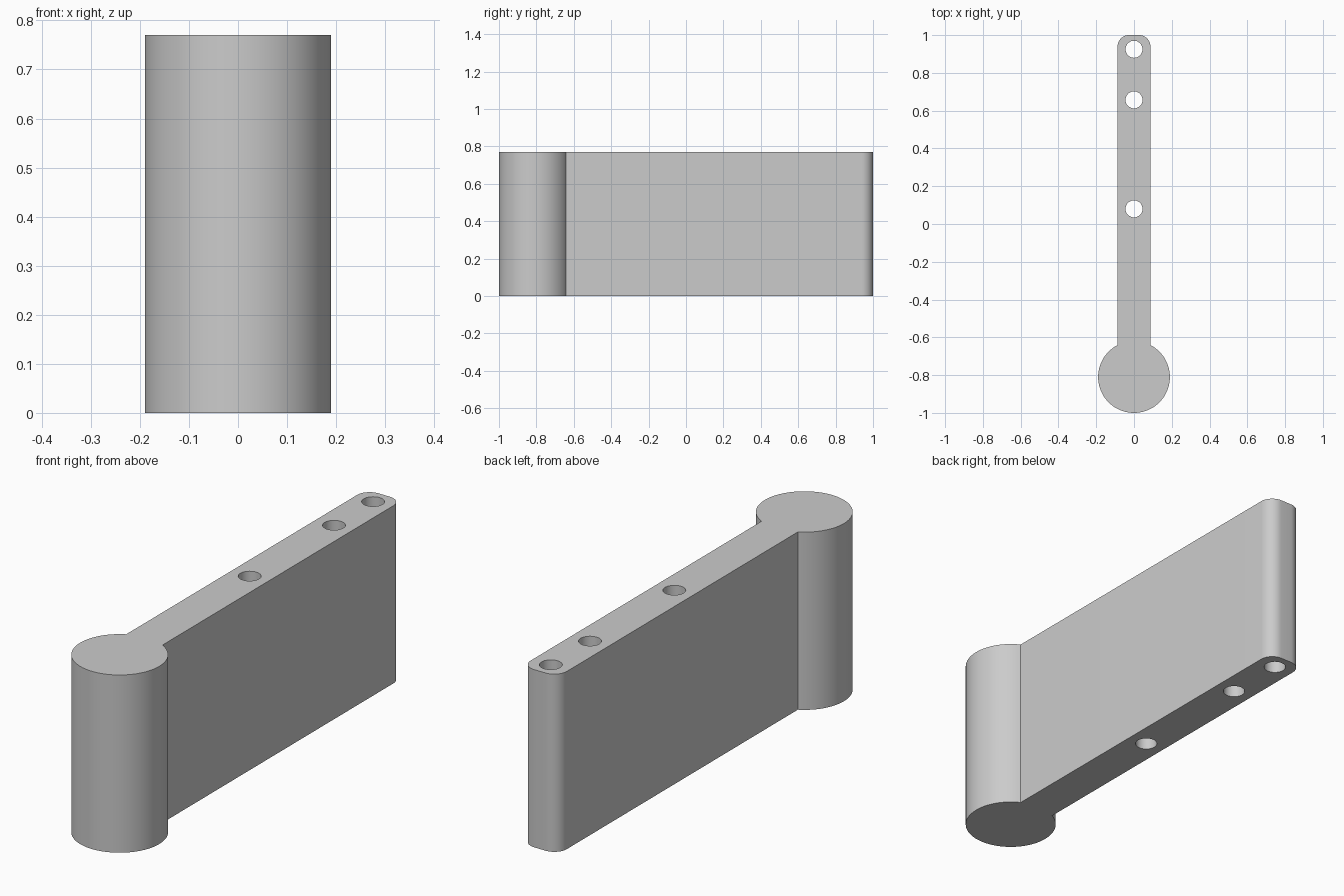
import bpy, bmesh
from math import sin, cos, pi, asin

cube = bpy.data.objects.get("Cube")
if cube:
    bpy.data.objects.remove(cube, do_unlink=True)

HEIGHT = 0.77
BARREL_R, BARREL_Y = 0.19, -0.81
ARM_HALF, CORNER_R = 0.087, 0.06
HOLE_R, HOLE_YS = 0.045, (0.925, 0.657, 0.08)


def arc(cx, cy, r, start, end, steps):
    """Points along an arc, both ends included."""
    angles = [start + (end - start) * i / steps for i in range(steps + 1)]
    return [(cx + r * cos(a), cy + r * sin(a)) for a in angles]


def add_loop(bm, points):
    verts = [bm.verts.new((x, y, 0)) for x, y in points]
    return [bm.edges.new((v, verts[i - 1])) for i, v in enumerate(verts)]


# Outline: barrel arc from one neck to the other, then the rounded arm end
neck = asin(ARM_HALF / BARREL_R)
outline = arc(0, BARREL_Y, BARREL_R, pi / 2 + neck, 5 * pi / 2 - neck, 80)
cx, cy = ARM_HALF - CORNER_R, 1 - CORNER_R
outline += arc(cx, cy, CORNER_R, 0, pi / 2, 12)
outline += arc(-cx, cy, CORNER_R, pi / 2, pi, 12)

# Flat profile with three through holes, extruded to full height
bm = bmesh.new()
edges = add_loop(bm, outline)
for y in HOLE_YS:
    edges += add_loop(bm, arc(0, y, HOLE_R, 0, 2 * pi, 40)[:-1])
bmesh.ops.triangle_fill(bm, use_beauty=True, edges=edges, normal=(0, 0, 1))
result = bmesh.ops.extrude_face_region(bm, geom=bm.faces[:], use_keep_orig=True)
top = [g for g in result["geom"] if isinstance(g, bmesh.types.BMVert)]
bmesh.ops.translate(bm, verts=top, vec=(0, 0, HEIGHT))
bmesh.ops.recalc_face_normals(bm, faces=bm.faces[:])

mesh = bpy.data.meshes.new("lever_body")
bm.to_mesh(mesh)
bm.free()
body = bpy.data.objects.new("lever_body", mesh)
bpy.context.collection.objects.link(body)

# Single plain grey
grey = bpy.data.materials.new("light_grey")
grey.use_nodes = True
grey.diffuse_color = (0.6, 0.6, 0.6, 1)
grey.node_tree.nodes["Principled BSDF"].inputs["Base Color"].default_value = (0.6, 0.6, 0.6, 1)
mesh.materials.append(grey)

# Smooth curved walls, sharp rims and neck
bpy.ops.object.select_all(action="DESELECT")
body.select_set(True)
bpy.context.view_layer.objects.active = body
bpy.ops.object.shade_smooth_by_angle(angle=pi / 6)
